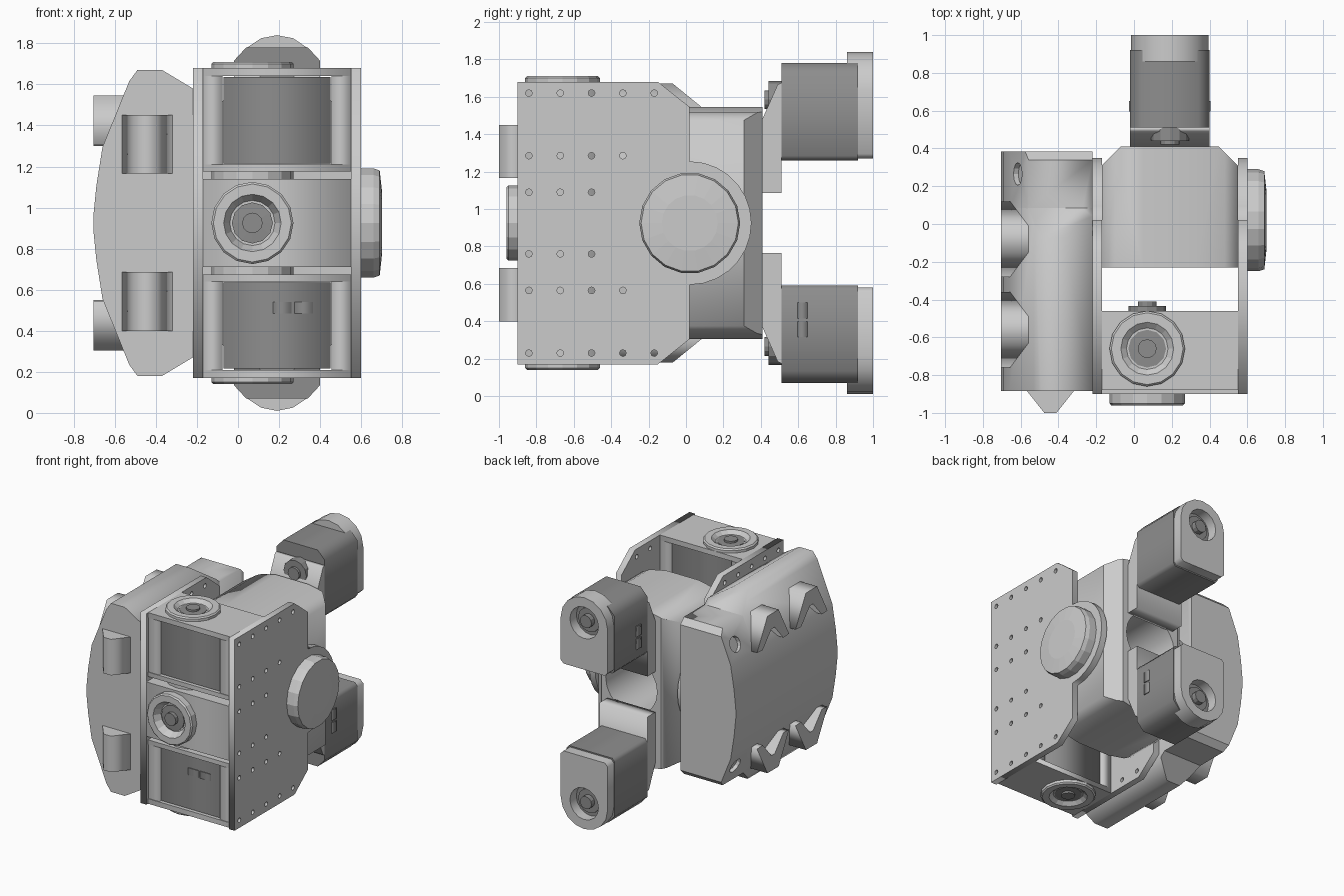
import bpy, bmesh, math
from mathutils import Vector, Matrix

if "Cube" in bpy.data.objects:
    bpy.data.objects.remove(bpy.data.objects["Cube"])

C = 0.925          # height of the horizontal mirror plane
MID = 0.19         # x centre of the hip block
DARK = bpy.data.materials.new("dark_casing")
DARK.diffuse_color = (0.27, 0.27, 0.27, 1)
DARK.use_nodes = True
DARK.node_tree.nodes["Principled BSDF"].inputs["Base Color"].default_value = DARK.diffuse_color


def finish(name, bm, dark=False):
    bmesh.ops.recalc_face_normals(bm, faces=bm.faces[:])
    me = bpy.data.meshes.new(name)
    bm.to_mesh(me)
    bm.free()
    ob = bpy.data.objects.new(name, me)
    bpy.context.collection.objects.link(ob)
    if dark:
        me.materials.append(DARK)
    return ob


def circle(u, v, r, n=16, a0=0.0, a1=None):
    if a1 is None:
        return [(u + r * math.cos(2 * math.pi * i / n), v + r * math.sin(2 * math.pi * i / n)) for i in range(n)]
    ang = [math.radians(a0 + (a1 - a0) * i / n) for i in range(n + 1)]
    return [(u + r * math.cos(a), v + r * math.sin(a)) for a in ang]


def flip(pts, s):
    """Second coordinate is an offset from the mirror plane; s picks upper or lower."""
    return [(u, C + s * v) for u, v in pts]


def prism(name, loops, axis, a, b, dark=False, cuts=()):
    """Extrude an outline (with holes) along an axis from a to b, then trim by planes."""
    cu = bpy.data.curves.new(name, 'CURVE')
    cu.dimensions, cu.fill_mode, cu.extrude = '2D', 'BOTH', (b - a) / 2
    for loop in loops:
        sp = cu.splines.new('POLY')
        sp.points.add(len(loop) - 1)
        for p, (u, v) in zip(sp.points, loop):
            p.co = (u, v, 0, 1)
        sp.use_cyclic_u = True
    tmp = bpy.data.objects.new(name + "_outline", cu)
    bpy.context.collection.objects.link(tmp)
    dg = bpy.context.evaluated_depsgraph_get()
    me = bpy.data.meshes.new_from_object(tmp.evaluated_get(dg))
    bm = bmesh.new()
    bm.from_mesh(me)
    bpy.data.objects.remove(tmp)
    bpy.data.curves.remove(cu)
    bpy.data.meshes.remove(me)
    bmesh.ops.remove_doubles(bm, verts=bm.verts[:], dist=1e-4)
    m = (a + b) / 2
    for vt in bm.verts:
        u, v, w = vt.co
        w += m
        vt.co = {'x': (w, u, v), 'y': (u, w, v), 'z': (u, v, w)}[axis]
    for co, no in cuts:
        bmesh.ops.bisect_plane(bm, geom=bm.verts[:] + bm.edges[:] + bm.faces[:],
                               plane_co=co, plane_no=no, clear_outer=True)
        bmesh.ops.holes_fill(bm, edges=[e for e in bm.edges if e.is_boundary], sides=0)
    return finish(name, bm, dark)


def box(name, x, y, z, dark=False):
    return prism(name, [[(x[0], y[0]), (x[1], y[0]), (x[1], y[1]), (x[0], y[1])]], 'z', *z, dark=dark)


def lathe(name, prof, loc, direction, n=16, dark=False):
    """Revolve (radius, height) points around a direction."""
    bm = bmesh.new()
    rings = [[bm.verts.new((u, v, h)) for u, v in circle(0, 0, r, n)] for r, h in prof]
    for p, q in zip(rings, rings[1:]):
        for i in range(n):
            bm.faces.new((p[i], p[(i + 1) % n], q[(i + 1) % n], q[i]))
    bm.faces.new(rings[0][::-1])
    bm.faces.new(rings[-1])
    rot = Vector(direction).to_track_quat('Z', 'Y').to_matrix().to_4x4()
    bm.transform(Matrix.Translation(loc) @ rot)
    return finish(name, bm, dark)


def horn(name, loc, direction, h):
    lathe(name, [(.2, -.01), (.2, h - .01), (.19, h), (.14, h), (.11, .004)], loc, direction)
    lathe(name + "_shaft", [(.1, 0), (.1, h * .25), (.05, h * .3), (.05, h * .8)], loc, direction, 12, True)


# Side plates with screw holes and a round hip ear
rows = [(.695, 5), (.36, 4), (.165, 3)]
holes = [circle(-.84 + .1675 * i, C + s * dz, .018, 8) for dz, n in rows for i in range(n) for s in (1, -1)]
plate = ([(-.9, C - .755), (-.15, C - .755), (.02, C - .62)] + circle(.02, C, .33, 14, -90, 90)
         + [(.02, C + .62), (-.15, C + .755), (-.9, C + .755)])
prism("right_side_plate", [plate] + holes, 'x', .55, .6)
prism("left_side_plate", [plate] + holes, 'x', -.22, -.17)

# Hip hub cap
lathe("right_hub_cap", [(.27, 0), (.27, .06), (.26, .09), (.15, .102)], (.6, .02, C), (1, 0, 0), 18)

# Hip housing: arched top and bottom, round bore, chamfered rear corners
arch = [(-.17, .55), (-.1, .59), (.05, .62), (.33, .62), (.48, .59), (.55, .55)]
prism("hip_housing", [flip(arch, 1) + flip(arch[::-1], -1), circle(MID, C, .225, 20)], 'y', -.23, .41,
      cuts=[((.5, .36, C), (1, 1, 0)), ((-.12, .36, C), (-1, 1, 0))])

# Front middle motor block
box("middle_motor_block", (-.17, .55), (-.9, -.46), (C - .215, C + .215))
horn("middle_front_horn", (.07, -.9, C), (0, -1, 0), .06)
lathe("middle_rear_shaft", [(.1, 0), (.1, .025), (.05, .025), (.05, .05)], (.07, -.46, C), (0, 1, 0), 12, True)

for s, tag in ((1, "upper"), (-1, "lower")):
    def zr(lo, hi):
        return sorted((C + s * lo, C + s * hi))

    # Front motors in their brackets
    box(tag + "_front_motor", (-.07, .45), (-.86, -.47), zr(.29, .71), True)
    box(tag + "_outer_bracket", (-.17, .55), (-.88, -.46), zr(.715, .755))
    box(tag + "_inner_bracket", (-.17, .55), (-.88, -.46), zr(.25, .285))
    for x in ((-.17, -.075), (.455, .55)):
        box(tag + "_bracket_post", x, (-.875, -.46), zr(.285, .72))
    horn(tag + "_front_horn", (.07, -.66, C + s * .755), (0, 0, s), .03)
    lathe(tag + "_inner_horn", [(.2, 0), (.2, .035)], (.07, -.66, C + s * .215), (0, 0, s))

    # Rear hip bracket
    prism(tag + "_hip_bracket", [flip([(.4, .16), (.51, .16), (.51, .75), (.49, .74), (.41, .56)], s)],
          'x', -.02, .4)
    lathe(tag + "_bracket_pivot", [(.1, 0), (.1, .07), (.05, .07), (.05, .09)],
          (MID, .51, C + s * .66), (0, -1, 0), 12, True)

    # Rear motor, rounded end cap and horn recess
    body = [(-.02, .36), (.0, .335), (.38, .335), (.4, .36), (.4, .79), (.34, .855), (.04, .855), (-.02, .79)]
    prism(tag + "_rear_motor", [flip(body, s)], 'y', .51, .92, True)
    cap = [(-.015, .37), (.01, .345), (.37, .345), (.395, .37)] + circle(MID, .71, .205, 8, 0, 180)
    prism(tag + "_rear_cap", [flip(cap, s), circle(MID, C + s * .715, .125)], 'y', .86, 1.0)
    lathe(tag + "_rear_shaft", [(.095, 0), (.095, .02), (.05, .02), (.05, .06)],
          (MID, .92, C + s * .715), (0, 1, 0), 12, True)

    # Cable sockets on the rear motor side
    x0 = .4 if s < 0 else -.02
    for k in (0, 1):
        box(tag + "_rear_socket", (x0 - .006, x0 + .006), (.595, .65),
            zr(.425 + .1 * k, .51 + .1 * k), True)

    # Front bumper wedge on the shell
    prism(tag + "_bumper_wedge", [[(-.57, -.88), (-.475, -1), (-.41, -1), (-.315, -.88)]], 'z', *zr(.24, .525))

    # Chevron ribs on the outer face of the shell
    for y in (-.08, -.56):
        chev = [(-.2, .38), (-.07, .62), (.07, .62), (.2, .38), (.13, .375), (.02, .5), (-.02, .5), (-.13, .375)]
        prism(tag + "_chevron_rib", [flip([(y + u, v) for u, v in chev], s)], 'x', -.705, -.55)

# Cable sockets on the lower front motor
for x in (.17, .275):
    box("front_socket", (x, x + .09), (-.866, -.85), (.485, .54), True)

# Outer shell: tall front part sloping down to a lower rear part
half = [(-.22, .655), (-.37, .745), (-.49, .745), (-.53, .69), (-.66, .37), (-.69, .18), (-.705, .03)]
outline = flip(half, 1) + flip(half[::-1], -1)
prism("shell_front", [outline], 'y', -.885, .085,
      cuts=[((0, -.07, C + s * .745), (0, .13, s * .16)) for s in (1, -1)])
rear = prism("shell_rear", [outline], 'y', .08, .385,
             cuts=[((0, 0, C + s * .62), (0, 0, s)) for s in (1, -1)]
             + [((0, .34, C + s * .62), (0, 1, s)) for s in (1, -1)])

# Round holes through the rear corners of the shell
for s in (1, -1):
    cutter = lathe("shell_hole_cutter", [(.06, 0), (.06, .2)], (-.59, .265, C + s * .47), (-1, 0, s * .4), 12)
    cutter.hide_render = True
    cutter.hide_viewport = True
    mod = rear.modifiers.new("corner_hole", 'BOOLEAN')
    mod.operation, mod.solver, mod.object = 'DIFFERENCE', 'EXACT', cutter
